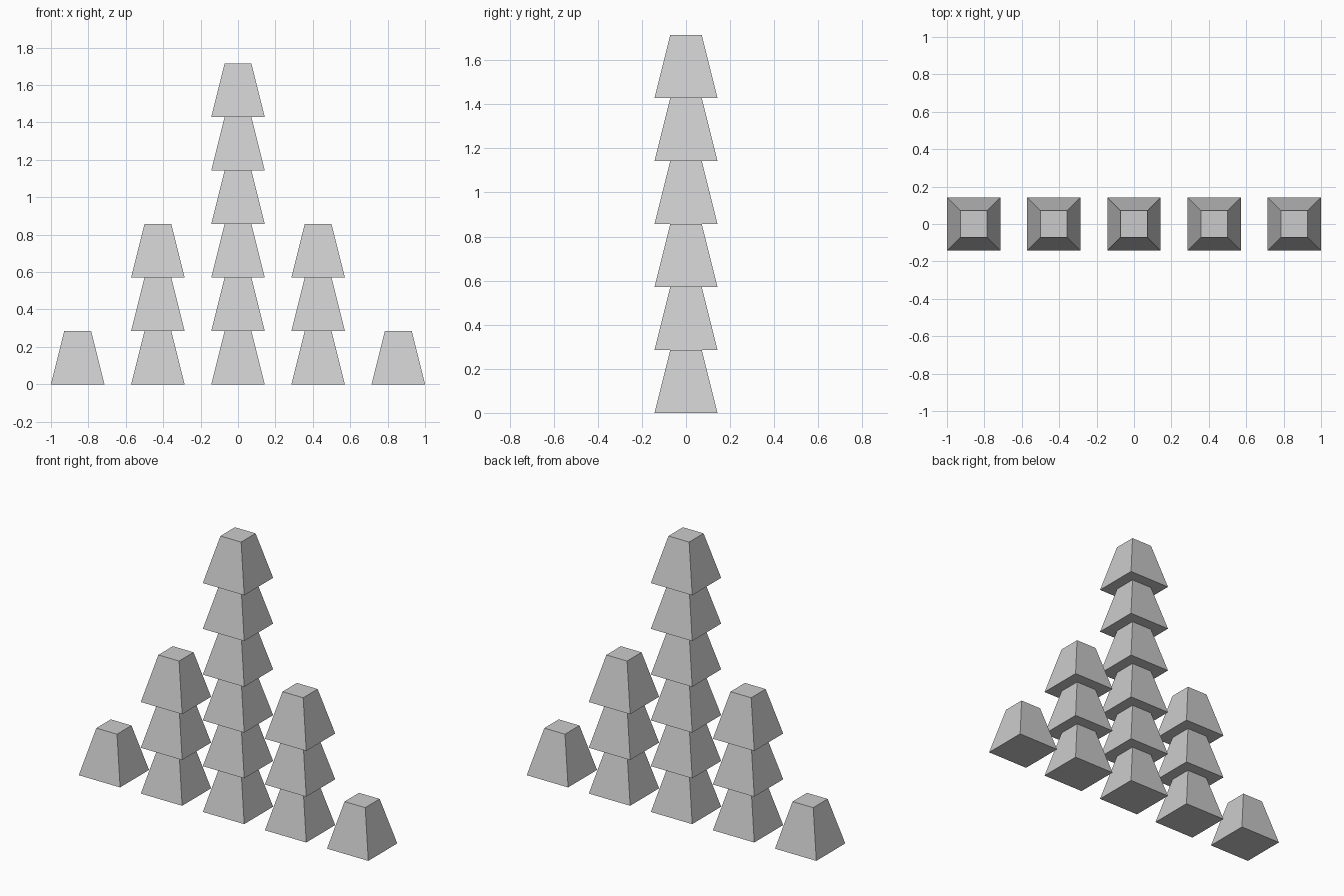
import bpy, bmesh
from math import sqrt, radians
from mathutils import Matrix

if "Cube" in bpy.data.objects:
    bpy.data.objects.remove(bpy.data.objects["Cube"])

SIZE = 2 / 7          # block base width and height
SPACING = 1.5 * SIZE  # distance between column centres


# One tapered block: square base, top half as wide, origin at the base
def block_mesh():
    bm = bmesh.new()
    bmesh.ops.create_cone(
        bm, cap_ends=True, segments=4,
        radius1=SIZE / 2 * sqrt(2), radius2=SIZE / 4 * sqrt(2), depth=SIZE,
        matrix=Matrix.Translation((0, 0, SIZE / 2)) @ Matrix.Rotation(radians(45), 4, 'Z'))
    mesh = bpy.data.meshes.new("tapered_block")
    bm.to_mesh(mesh)
    bm.free()
    return mesh


# Columns of stacked blocks, tallest in the middle
mesh = block_mesh()
columns = {"outer_left": (-2, 1), "inner_left": (-1, 3), "centre": (0, 6),
           "inner_right": (1, 3), "outer_right": (2, 1)}
for name, (place, count) in columns.items():
    for level in range(count):
        block = bpy.data.objects.new(f"{name}_block_{level + 1}", mesh)
        block.location = (place * SPACING, 0, level * SIZE)
        bpy.context.collection.objects.link(block)
